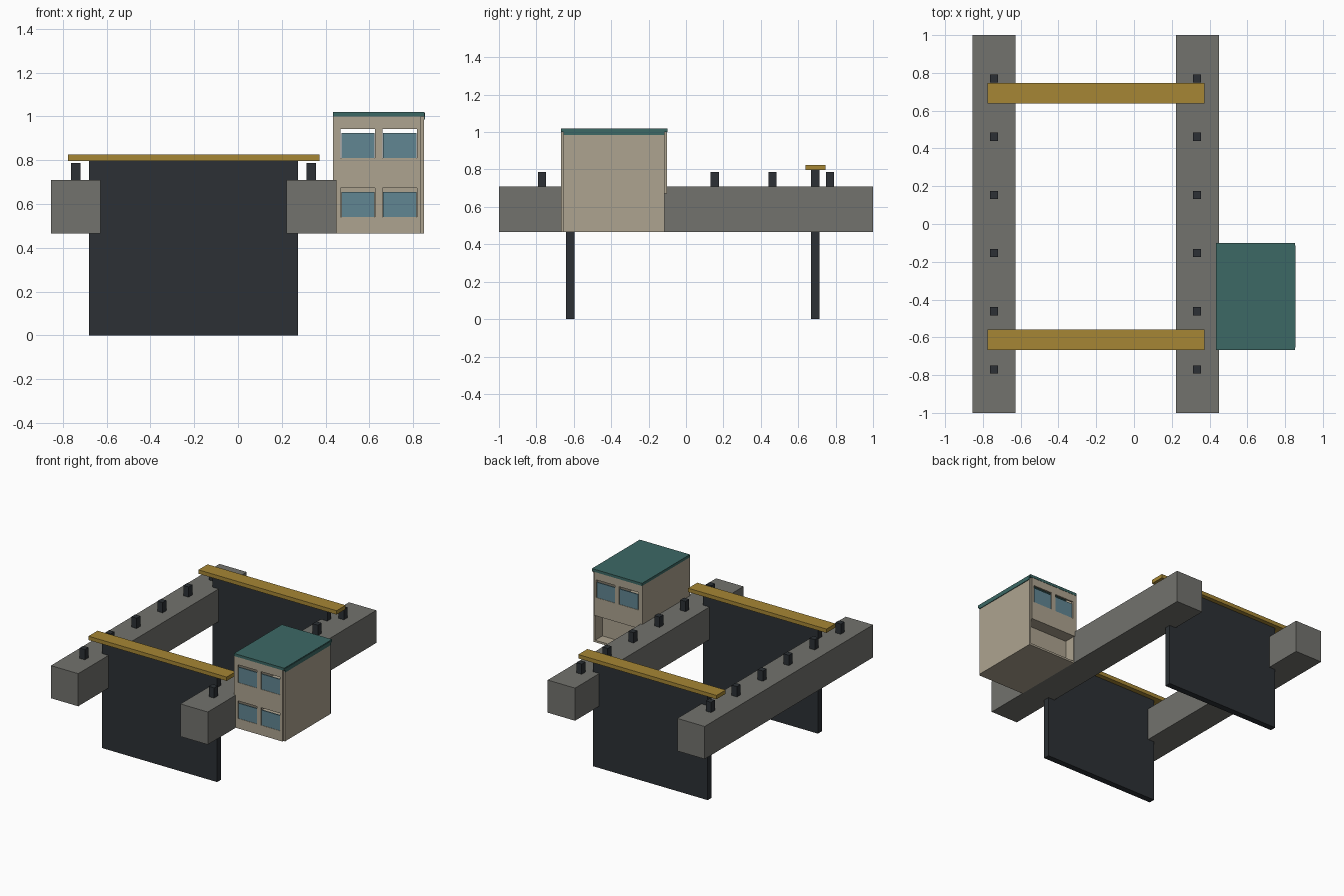
import bpy

if "Cube" in bpy.data.objects:
    bpy.data.objects.remove(bpy.data.objects["Cube"])


def material(name, rgb):
    m = bpy.data.materials.new(name)
    m.diffuse_color = (*rgb, 1)
    m.use_nodes = True
    m.node_tree.nodes["Principled BSDF"].inputs["Base Color"].default_value = m.diffuse_color
    return m


STONE = material("stone", (0.17, 0.17, 0.155))
IRON = material("iron", (0.025, 0.03, 0.035))
WOOD = material("ochre_wood", (0.38, 0.24, 0.035))
PLASTER = material("plaster", (0.42, 0.37, 0.28))
GLASS = material("glass", (0.12, 0.24, 0.29))
ROOF = material("teal_roof", (0.045, 0.14, 0.13))


def box(name, x, y, z, mat):
    """Box from (min, max) pairs on each axis."""
    bpy.ops.mesh.primitive_cube_add(size=1, location=[sum(r) / 2 for r in (x, y, z)])
    ob = bpy.context.object
    ob.name = name
    ob.scale = [r[1] - r[0] for r in (x, y, z)]
    bpy.ops.object.transform_apply(location=False, rotation=False, scale=True)
    ob.data.materials.append(mat)
    return ob


# Lock side walls with their rows of bollards
for side, xr, xb in (("left", (-0.855, -0.628), -0.741), ("right", (0.222, 0.449), 0.334)):
    box(f"{side}_lock_wall", xr, (-1, 1), (0.465, 0.71), STONE)
    for i in range(6):
        y = -0.77 + i * 0.308
        box(f"{side}_bollard_{i + 1}", (xb - 0.022, xb + 0.022), (y - 0.022, y + 0.022),
            (0.71, 0.787), IRON)

# Gates with balance beams
for end, yg, yb in (("front", -0.618, -0.613), ("back", 0.69, 0.692)):
    box(f"{end}_gate", (-0.68, 0.275), (yg - 0.023, yg + 0.023), (0, 0.796), IRON)
    box(f"{end}_gate_beam", (-0.776, 0.373), (yb - 0.054, yb + 0.054), (0.796, 0.825), WOOD)

# Control house: hollow shell
Y0, Y1 = -0.655, -0.115
box("house_left_wall", (0.435, 0.45), (Y0, Y1), (0.465, 1.0), PLASTER)
box("house_right_wall", (0.835, 0.85), (Y0, Y1), (0.465, 1.0), PLASTER)
box("house_ground_floor", (0.45, 0.835), (Y0, Y1), (0.465, 0.48), PLASTER)
box("house_upper_floor", (0.45, 0.835), (Y0, Y1), (0.675, 0.69), PLASTER)
box("house_porch_wall", (0.45, 0.835), (-0.215, -0.2), (0.48, 0.675), PLASTER)
box("house_roof", (0.435, 0.852), (-0.668, -0.1), (1.0, 1.02), ROOF)
box("house_roof_lip", (0.84, 0.855), (Y0, Y1), (0.985, 1.015), ROOF)


def window_row(name, y, z):
    """Posts and two panes; the panes stop short of the lintel."""
    for i, xr in enumerate(((0.435, 0.468), (0.627, 0.66), (0.818, 0.837))):
        box(f"{name}_post_{i + 1}", xr, y, z, PLASTER)
    mid = sum(y) / 2
    for i, xr in enumerate(((0.472, 0.624), (0.663, 0.815))):
        box(f"{name}_pane_{i + 1}", xr, (mid - 0.004, mid + 0.004), (z[0], z[1] - 0.018), GLASS)


# Facades: bands and windows, with an open porch below at the back
for end, y in (("front", (-0.668, Y0)), ("back", (Y1, -0.102))):
    box(f"{end}_facade_lintel", (0.435, 0.837), y, (0.943, 1.0), PLASTER)
    box(f"{end}_facade_band", (0.435, 0.837), y, (0.672, 0.81), PLASTER)
    window_row(f"{end}_upper_window", y, (0.81, 0.943))
FRONT = (-0.668, Y0)
box("front_facade_sill", (0.435, 0.837), FRONT, (0.465, 0.54), PLASTER)
window_row("front_lower_window", FRONT, (0.54, 0.672))
